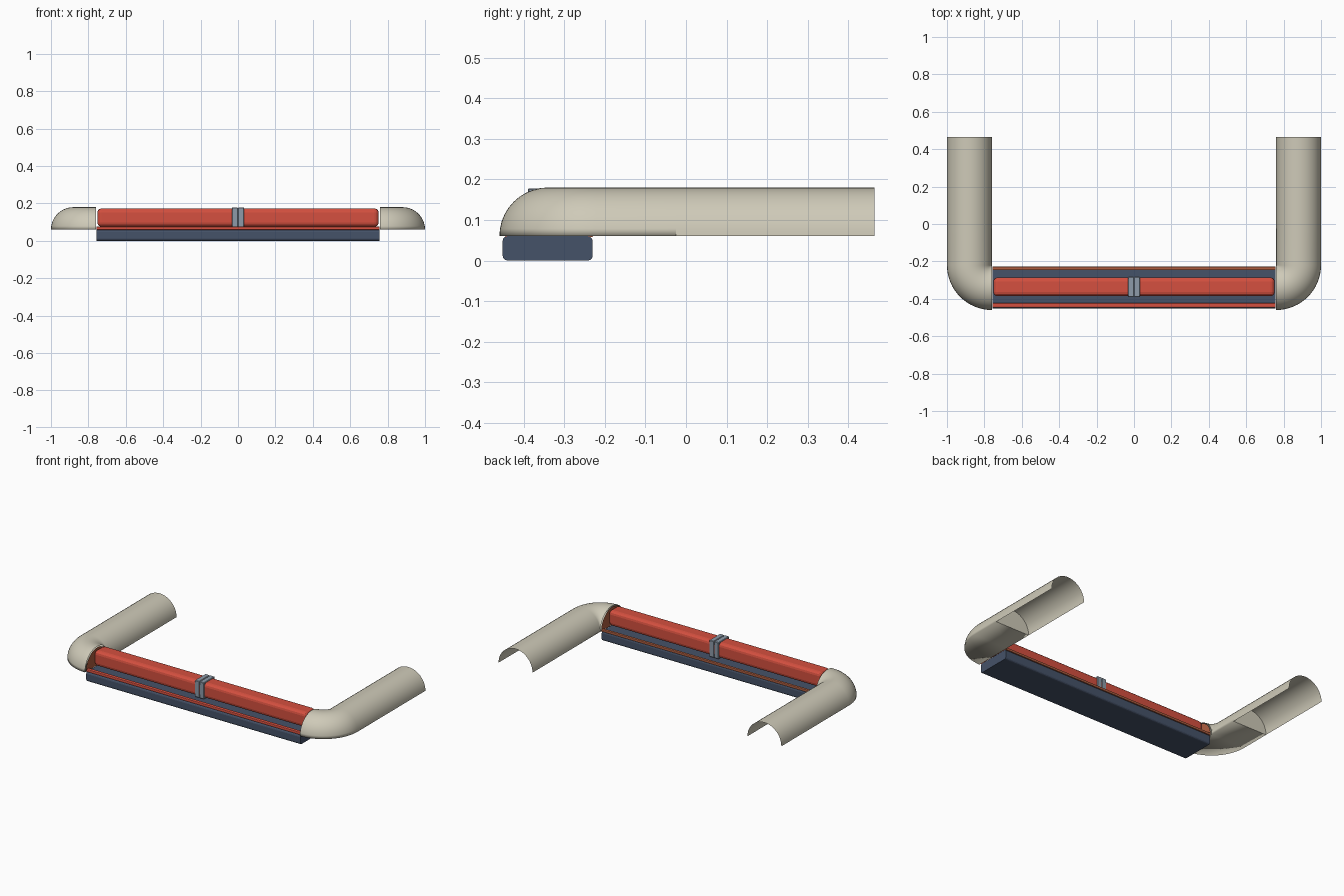
import bpy
import bmesh
from math import pi, sin, cos
from mathutils import Vector

if "Cube" in bpy.data.objects:
    bpy.data.objects.remove(bpy.data.objects["Cube"])


def material(name, rgb):
    m = bpy.data.materials.new(name)
    m.use_nodes = True
    m.diffuse_color = (*rgb, 1)
    m.node_tree.nodes["Principled BSDF"].inputs["Base Color"].default_value = (*rgb, 1)
    return m


STONE = material("pale stone", (0.62, 0.59, 0.48))
RED = material("red", (0.66, 0.08, 0.05))
SLATE = material("slate blue", (0.06, 0.085, 0.14))
STEEL = material("steel grey", (0.27, 0.33, 0.40))
RUST = material("rust orange", (0.42, 0.11, 0.05))

R = 0.12            # pipe radius
FLOOR = 0.06        # underside of the pipes
PIPE_X = 0.88
BEND_Y = -0.22      # where the straight pipe meets the elbow
MID_Y = BEND_Y - R  # centre line of the front parts
CAP_Y = -0.025      # end of the closed part of the pipe
ARC = 20


def make_object(name, bm, mat, smooth=False):
    bmesh.ops.recalc_face_normals(bm, faces=bm.faces)
    mesh = bpy.data.meshes.new(name)
    bm.to_mesh(mesh)
    bm.free()
    mesh.materials.append(mat)
    ob = bpy.data.objects.new(name, mesh)
    bpy.context.collection.objects.link(ob)
    if smooth:
        mesh.shade_smooth()
    return ob


def box(name, lo, hi, mat, bevel=0.0, segments=3, long_only=False):
    """Box between two corners, with rounded edges."""
    lo, hi = Vector(lo), Vector(hi)
    bm = bmesh.new()
    bmesh.ops.create_cube(bm, size=1)
    for v in bm.verts:
        v.co = (lo + hi) / 2 + v.co * (hi - lo)
    if bevel:
        edges = [e for e in bm.edges if not long_only
                 or abs(e.verts[0].co.x - e.verts[1].co.x) > 0.1]
        bmesh.ops.bevel(bm, geom=edges, offset=bevel, segments=segments,
                        profile=0.5, affect='EDGES')
    return make_object(name, bm, mat)


def half_ring(centre, across, radius=R):
    """Points of an upright half circle."""
    return [centre + across * (radius * cos(pi * i / ARC))
            + Vector((0, 0, radius * sin(pi * i / ARC))) for i in range(ARC + 1)]


def sweep(name, rings, mat, closed):
    """Join half circles into a skin, with a flat underside if closed."""
    bm = bmesh.new()
    rows = [[bm.verts.new(p) for p in ring] for ring in rings]
    for a, b in zip(rows, rows[1:]):
        for i in range(ARC):
            bm.faces.new((a[i], a[i + 1], b[i + 1], b[i]))
        if closed:
            bm.faces.new((a[0], a[-1], b[-1], b[0]))
    bmesh.ops.remove_doubles(bm, verts=bm.verts, dist=0.0001)
    return make_object(name, bm, mat, smooth=True)


def half_disc(name, points, mat):
    bm = bmesh.new()
    bm.faces.new([bm.verts.new(p) for p in points])
    return make_object(name, bm, mat)


# Side pipes: open half shells, closed elbows and end discs
for side, s in (("left", 1), ("right", -1)):
    across = Vector((s, 0, 0))

    def straight(y):
        return half_ring(Vector((s * PIPE_X, y, FLOOR)), across)

    sweep(side + "_pipe_shell", [straight(CAP_Y), straight(0.465)], STONE, False)

    rings = [straight(CAP_Y)]
    pivot = Vector((s * (PIPE_X - R), BEND_Y, FLOOR))
    for k in range(17):
        t = pi / 2 * k / 16
        out = Vector((s * cos(t), -sin(t), 0))
        rings.append(half_ring(pivot + out * R, out))
    sweep(side + "_elbow", rings, STONE, True)

    half_disc(side + "_pipe_cap", straight(CAP_Y), STONE)
    half_disc(side + "_end_disc",
              half_ring(Vector((s * 0.758, MID_Y, FLOOR)), Vector((0, 1, 0)), R - 0.006),
              RUST)

# Base slab under the bar
box("base_slab", (-0.757, -0.452, 0), (0.757, -0.23, FLOOR), SLATE, 0.012, 3, True)

# Low rails along both edges of the slab
box("front_rail", (-0.757, -0.447, FLOOR - 0.002), (0.757, -0.423, 0.076), RED, 0.005, 2, True)
box("back_rail", (-0.757, -0.246, FLOOR - 0.002), (0.757, -0.228, 0.074), RUST, 0.004, 2, True)

# Raised bar and the split clip round its middle
box("bar", (-0.752, -0.386, 0.076), (0.752, -0.286, 0.173), RED, 0.022, 3)
for side, s in (("left", 1), ("right", -1)):
    xs = sorted((s * 0.001, s * 0.033))
    box(side + "_clip", (xs[0], -0.39, 0.072), (xs[1], -0.282, 0.178), STEEL, 0.003, 1)
